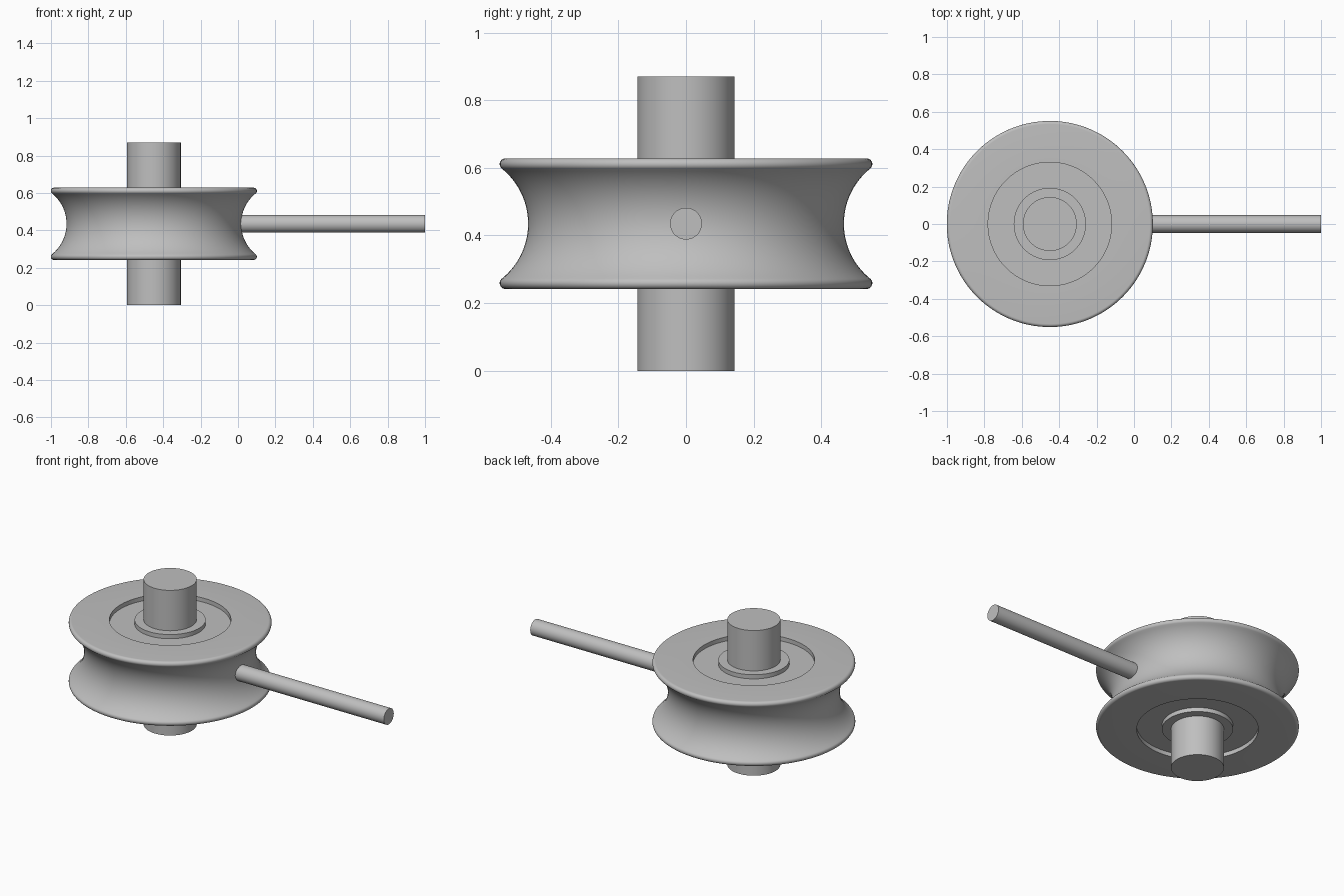
import bpy
import bmesh
import math

if "Cube" in bpy.data.objects:
    bpy.data.objects.remove(bpy.data.objects["Cube"], do_unlink=True)

AXIS_X, MID_Z = -0.45, 0.435
HALF = 0.193          # half the width of the wheel
BORE, SLEEVE, SHAFT = 0.33, 0.193, 0.144
RECESS = 0.025        # depth of the bearing below the wheel faces
SEGMENTS = 128

steel = bpy.data.materials.new("grey steel")
steel.use_nodes = True
steel.diffuse_color = (0.52, 0.52, 0.52, 1)
steel.node_tree.nodes["Principled BSDF"].inputs["Base Color"].default_value = steel.diffuse_color


def finish(obj, name):
    obj.name = name
    obj.data.name = name
    obj.data.materials.append(steel)
    bpy.ops.object.select_all(action="DESELECT")
    obj.select_set(True)
    bpy.context.view_layer.objects.active = obj
    bpy.ops.object.shade_smooth_by_angle(angle=math.radians(35))


def lathe(name, profile):
    """Revolve a closed (radius, height) outline around the wheel axis."""
    bm = bmesh.new()
    verts = [bm.verts.new((r, 0, z)) for r, z in profile]
    edges = [bm.edges.new((a, b)) for a, b in zip(verts, verts[1:] + verts[:1])]
    bmesh.ops.spin(bm, geom=verts + edges, cent=(0, 0, 0), axis=(0, 0, 1),
                   angle=math.tau, steps=SEGMENTS, use_merge=True)
    bmesh.ops.remove_doubles(bm, verts=bm.verts, dist=1e-5)
    bmesh.ops.recalc_face_normals(bm, faces=bm.faces)
    mesh = bpy.data.meshes.new(name)
    bm.to_mesh(mesh)
    bm.free()
    obj = bpy.data.objects.new(name, mesh)
    bpy.context.collection.objects.link(obj)
    obj.location = (AXIS_X, 0, MID_Z)
    finish(obj, name)


def ring(name, inner, outer, half):
    lathe(name, [(inner, -half), (outer, -half), (outer, half), (inner, half)])


def arc(cx, cz, radius, start, end, steps):
    angles = [start + (end - start) * i / steps for i in range(steps + 1)]
    return [(cx + radius * math.cos(a), cz + radius * math.sin(a)) for a in angles]


def cylinder(name, radius, length, location, rotation=(0, 0, 0)):
    bpy.ops.mesh.primitive_cylinder_add(vertices=SEGMENTS, radius=radius, depth=length,
                                        location=location, rotation=rotation)
    finish(bpy.context.object, name)


# Grooved wheel: rounded lips tangent to a concave groove
lip = 0.017
lip_r, lip_z = 0.551 - lip, HALF - lip
groove_r = 0.676
tilt = math.atan2(lip_z, groove_r - lip_r)
groove = math.hypot(lip_z, groove_r - lip_r) - lip
upper = arc(lip_r, lip_z, lip, math.pi / 2, -tilt, 12)
hollow = arc(groove_r, 0, groove, math.pi - tilt, math.pi + tilt, 32)[1:-1]
lower = [(r, -z) for r, z in reversed(upper)]
lathe("grooved_wheel", [(BORE, HALF)] + upper + hollow + lower + [(BORE, -HALF)])

# Bearing set into the wheel, and the sleeve around the shaft
ring("bearing", SLEEVE, BORE, HALF - RECESS)
ring("sleeve", SHAFT, SLEEVE, HALF)

# Shaft and side rod
cylinder("shaft", SHAFT, 2 * MID_Z, (AXIS_X, 0, MID_Z))
rod_start = 0.0
cylinder("side_rod", 0.047, 1 - rod_start, ((1 + rod_start) / 2, 0, MID_Z),
         (0, math.pi / 2, 0))
